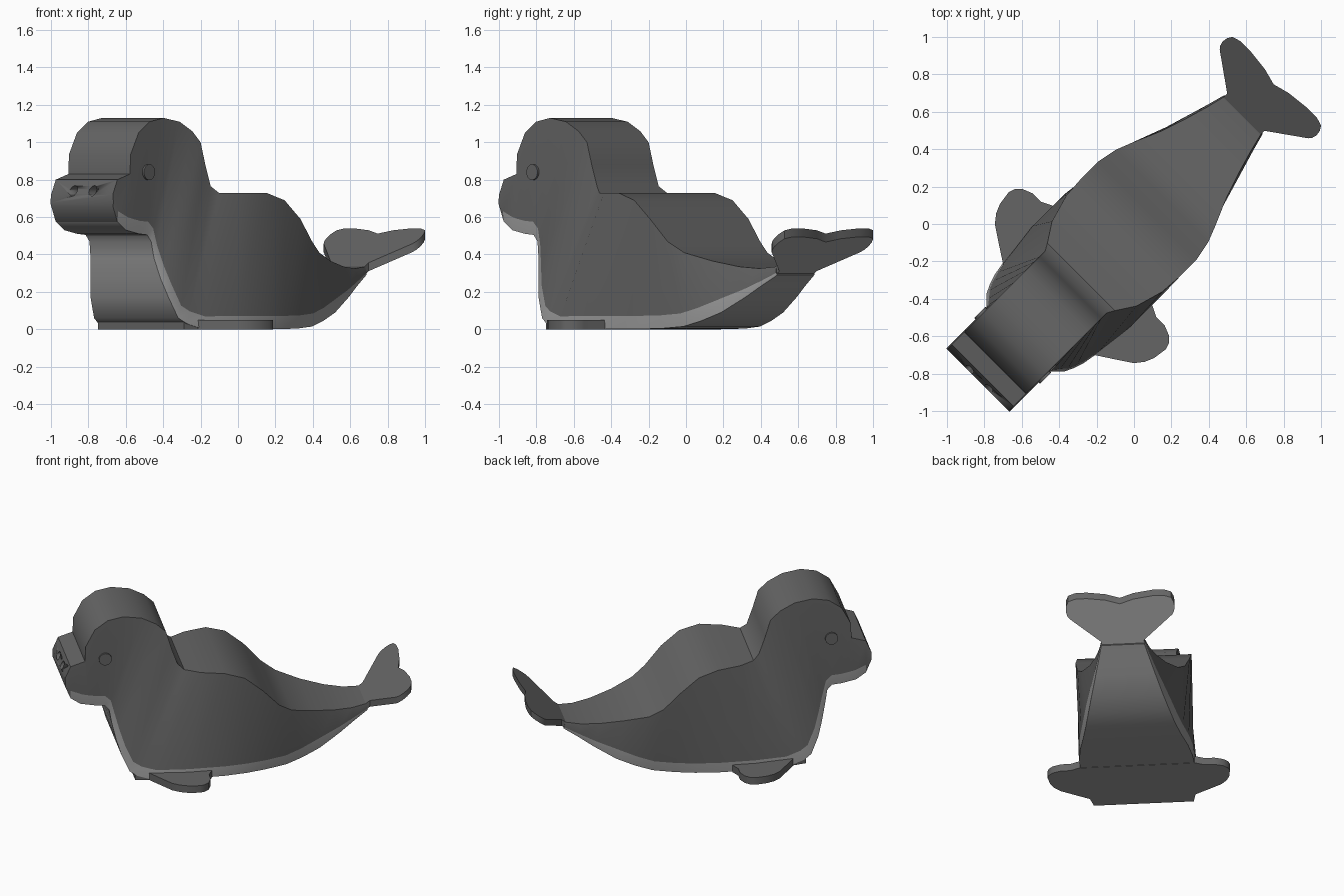
import bpy, bmesh, math
from mathutils import Vector

if "Cube" in bpy.data.objects:
    bpy.data.objects.remove(bpy.data.objects["Cube"], do_unlink=True)

HEADING = math.radians(45)  # the animal lies diagonally


def material(name, grey):
    m = bpy.data.materials.new(name)
    m.use_nodes = True
    colour = (grey, grey, grey, 1)
    m.diffuse_color = colour
    m.node_tree.nodes["Principled BSDF"].inputs["Base Color"].default_value = colour
    return m


dark = material("dark grey", 0.13)
light = material("light grey", 0.34)


def finish(name, bm, mats, angle=35):
    bmesh.ops.recalc_face_normals(bm, faces=bm.faces)
    mesh = bpy.data.meshes.new(name)
    bm.to_mesh(mesh)
    bm.free()
    ob = bpy.data.objects.new(name, mesh)
    bpy.context.collection.objects.link(ob)
    for m in mats:
        mesh.materials.append(m)
    ob.rotation_euler.z = HEADING
    bpy.ops.object.select_all(action="DESELECT")
    ob.select_set(True)
    bpy.context.view_layer.objects.active = ob
    bpy.ops.object.shade_smooth_by_angle(angle=math.radians(angle))
    return ob


def slab(name, half, top, bottom, mats, under=0):
    """Mirror a half outline and give it a top and bottom height."""
    outline = half + [(u, -v) for u, v in reversed(half) if v > 0]
    bm = bmesh.new()
    up = [bm.verts.new((u, v, top(u))) for u, v in outline]
    low = [bm.verts.new((u, v, bottom(u))) for u, v in outline]
    bm.faces.new(up)
    bm.faces.new(low).material_index = under
    n = len(outline)
    for i in range(n):
        j = (i + 1) % n
        bm.faces.new((up[i], up[j], low[j], low[i]))
    return finish(name, bm, mats)


def cylinder(name, radius, depth, centre, axis):
    bm = bmesh.new()
    bmesh.ops.create_cone(bm, cap_ends=True, segments=20, radius1=radius,
                          radius2=radius, depth=depth)
    turn = Vector((0, 0, 1)).rotation_difference(Vector(axis)).to_matrix()
    bmesh.ops.rotate(bm, verts=bm.verts, matrix=turn)
    bmesh.ops.translate(bm, verts=bm.verts, vec=centre)
    return finish(name, bm, [dark])


# Body rings: back point, belly point, half width at back and at belly
HEAD = 0.233
rings = [
    ((-1.18, .72), (-1.18, .66), HEAD, HEAD),
    ((-1.145, .80), (-1.145, .575), HEAD, HEAD),
    ((-1.05, .83), (-1.08, .53), HEAD, HEAD),
    ((-1.045, .935), (-1.03, .52), HEAD, HEAD),
    ((-.985, 1.05), (-.98, .51), HEAD, HEAD),
    ((-.90, 1.11), (-.92, .505), HEAD, HEAD),
    ((-.796, 1.13), (-.89, .47), HEAD, HEAD),
    ((-.675, 1.11), (-.875, .38), HEAD, .24),
    ((-.58, 1.06), (-.85, .27), HEAD, .265),
    ((-.516, 1.0), (-.82, .17), HEAD, .295),
    ((-.48, .88), (-.77, .06), HEAD, .318),
    ((-.44, .765), (-.72, .03), HEAD, .335),
    ((-.40, .73), (-.62, .002), .255, .352),
    ((-.30, .73), (-.40, .002), .32, .375),
    ((-.15, .73), (-.15, .002), .363, .37),
    ((-.02, .69), (0, .002), .372, .35),
    ((.10, .59), (.13, .004), .372, .32),
    ((.21, .47), (.27, .015), .35, .29),
    ((.30, .41), (.38, .045), .315, .265),
    ((.45, .365), (.50, .09), .25, .235),
    ((.60, .335), (.64, .17), .20, .195),
    ((.72, .325), (.74, .235), .165, .165),
    ((.82, .335), (.83, .29), .14, .14),
]
bm = bmesh.new()
loops = []
for back, belly, w_back, w_belly in rings:
    a, b = Vector(back), Vector(belly)
    length = (a - b).length
    t = min(0.07, 0.25 * length) / length  # pale strip up the flank
    edge = b.lerp(a, t)
    w_edge = w_belly + (w_back - w_belly) * t
    half = [(a, w_back), (edge, w_edge + .006), (b, w_belly)]
    pts = [(p.x, w, p.y) for p, w in half]
    pts += [(p.x, -w, p.y) for p, w in reversed(half)]
    loops.append([bm.verts.new(p) for p in pts])
for k, (r, s) in enumerate(zip(loops, loops[1:])):
    for i in range(6):
        j = (i + 1) % 6
        f = bm.faces.new((r[i], r[j], s[j], s[i]))
        f.material_index = int(i in (1, 2, 3) and k > 0)
bm.faces.new(loops[0])
bm.faces.new(loops[-1])
body = finish("body", bm, [dark, light])

# Nostrils, bored into the muzzle
for side in (-1, 1):
    cutter = cylinder("nostril_cutter", .028, .12, (-1.17, side * .073, .74), (1, 0, 0))
    cutter.hide_render = True
    bpy.context.view_layer.update()
    mod = body.modifiers.new("nostril", "BOOLEAN")
    mod.operation = "DIFFERENCE"
    mod.solver = "EXACT"
    mod.object = cutter
    bpy.context.view_layer.objects.active = body
    bpy.ops.object.modifier_apply(modifier=mod.name)
    bpy.data.objects.remove(cutter, do_unlink=True)

# Eyes
for side, label in ((-1, "left"), (1, "right")):
    cylinder(label + "_eye", .042, .03, (-.917, side * HEAD, .84), (0, 1, 0))

# Front flippers, one plate under the chest
flippers = [(-.735, .325), (-.646, .344), (-.59, .43), (-.526, .526), (-.48, .562),
            (-.43, .583), (-.354, .594), (-.32, .583), (-.29, .555), (-.268, .50),
            (-.268, .437), (-.24, .38)]
slab("front_flippers", flippers, lambda u: .05, lambda u: 0, [dark, light], under=1)

# Tail fluke, rising to the back
fluke = [(.80, .14), (.845, .14), (.983, .335), (1.0, .348), (1.025, .355), (1.055, .35),
         (1.08, .335), (1.093, .29), (1.094, .215), (1.08, .09), (1.056, 0)]


def rise(u):
    return .322 + (u - .80) * .74


slab("tail_fluke", fluke, rise, lambda u: rise(u) - .045, [dark, light], under=1)
